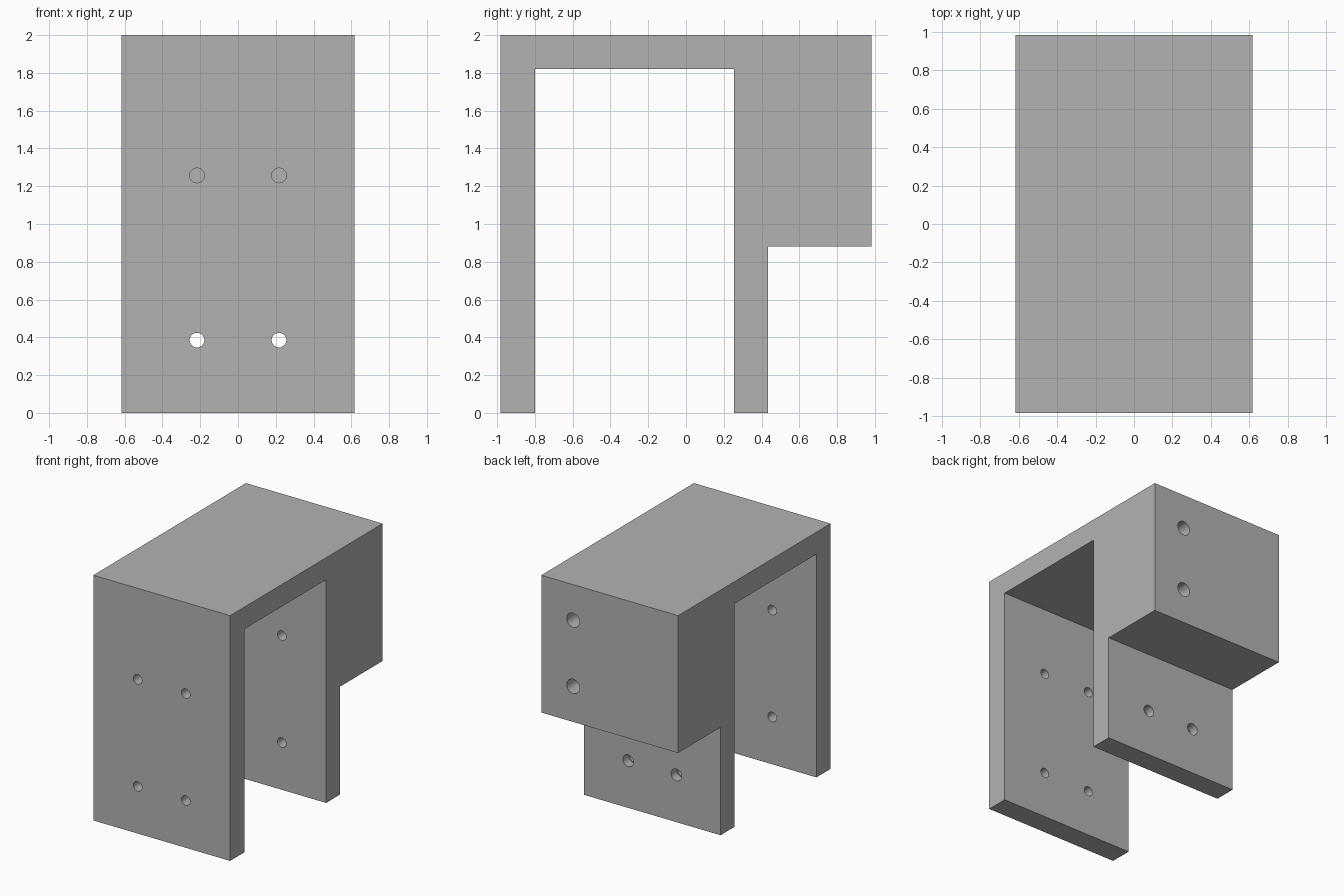
import bpy, bmesh, math
from mathutils import Matrix, Vector

cube = bpy.data.objects.get("Cube")
if cube:
    bpy.data.objects.remove(cube, do_unlink=True)

grey = bpy.data.materials.new("plain grey")
grey.use_nodes = True
colour = (0.45, 0.45, 0.45, 1)
grey.diffuse_color = colour
grey.node_tree.nodes["Principled BSDF"].inputs["Base Color"].default_value = colour


def add_object(name, bm):
    bmesh.ops.recalc_face_normals(bm, faces=bm.faces)
    mesh = bpy.data.meshes.new(name)
    bm.to_mesh(mesh)
    bm.free()
    mesh.materials.append(grey)
    obj = bpy.data.objects.new(name, mesh)
    bpy.context.collection.objects.link(obj)
    return obj


# Bracket body: side profile (y, z) extruded across the width
half_width = 0.617
front, back = -0.983, 0.983
profile = [(front, 0), (-0.80, 0), (-0.80, 1.82), (0.255, 1.82), (0.255, 0),
           (0.435, 0), (0.435, 0.88), (back, 0.88), (back, 2), (front, 2)]
bm = bmesh.new()
side = bm.faces.new([bm.verts.new((-half_width, y, z)) for y, z in profile])
extruded = bmesh.ops.extrude_face_region(bm, geom=[side])["geom"]
bmesh.ops.translate(bm, vec=Vector((2 * half_width, 0, 0)),
                    verts=[v for v in extruded if isinstance(v, bmesh.types.BMVert)])
body = add_object("bracket_body", bm)


def drill(x, z, y_start, y_end, radius):
    """Cut a round hole along y."""
    bm = bmesh.new()
    place = Matrix.Translation((x, (y_start + y_end) / 2, z)) @ Matrix.Rotation(math.pi / 2, 4, "X")
    bmesh.ops.create_cone(bm, cap_ends=True, segments=32, radius1=radius, radius2=radius,
                          depth=y_end - y_start, matrix=place)
    cutter = add_object("hole_cutter", bm)
    cutter.hide_render = True
    mod = body.modifiers.new("hole", "BOOLEAN")
    mod.operation = "DIFFERENCE"
    mod.solver = "EXACT"
    mod.object = cutter
    bpy.context.view_layer.objects.active = body
    bpy.ops.object.modifier_apply(modifier=mod.name)
    bpy.data.objects.remove(cutter, do_unlink=True)


# Clamp bolt holes: through the front plate, into the rear plate and block
low, high = 0.385, 1.257
for x in (-0.217, 0.217):
    for z in (low, high):
        drill(x, z, -1.1, -0.7, 0.039)
    drill(x, low, 0.15, 0.55, 0.039)
    drill(x, low, 0.36, 0.55, 0.048)     # wider recess at the rear
    drill(x, high, 0.15, 0.50, 0.039)    # blind hole

# Blind mounting holes in the rear of the block
for z in (1.17, 1.71):
    drill(0.33, z, 0.55, 1.1, 0.058)

bpy.ops.object.select_all(action="DESELECT")
body.select_set(True)
bpy.context.view_layer.objects.active = body
bpy.ops.object.shade_smooth_by_angle(angle=math.radians(30))
